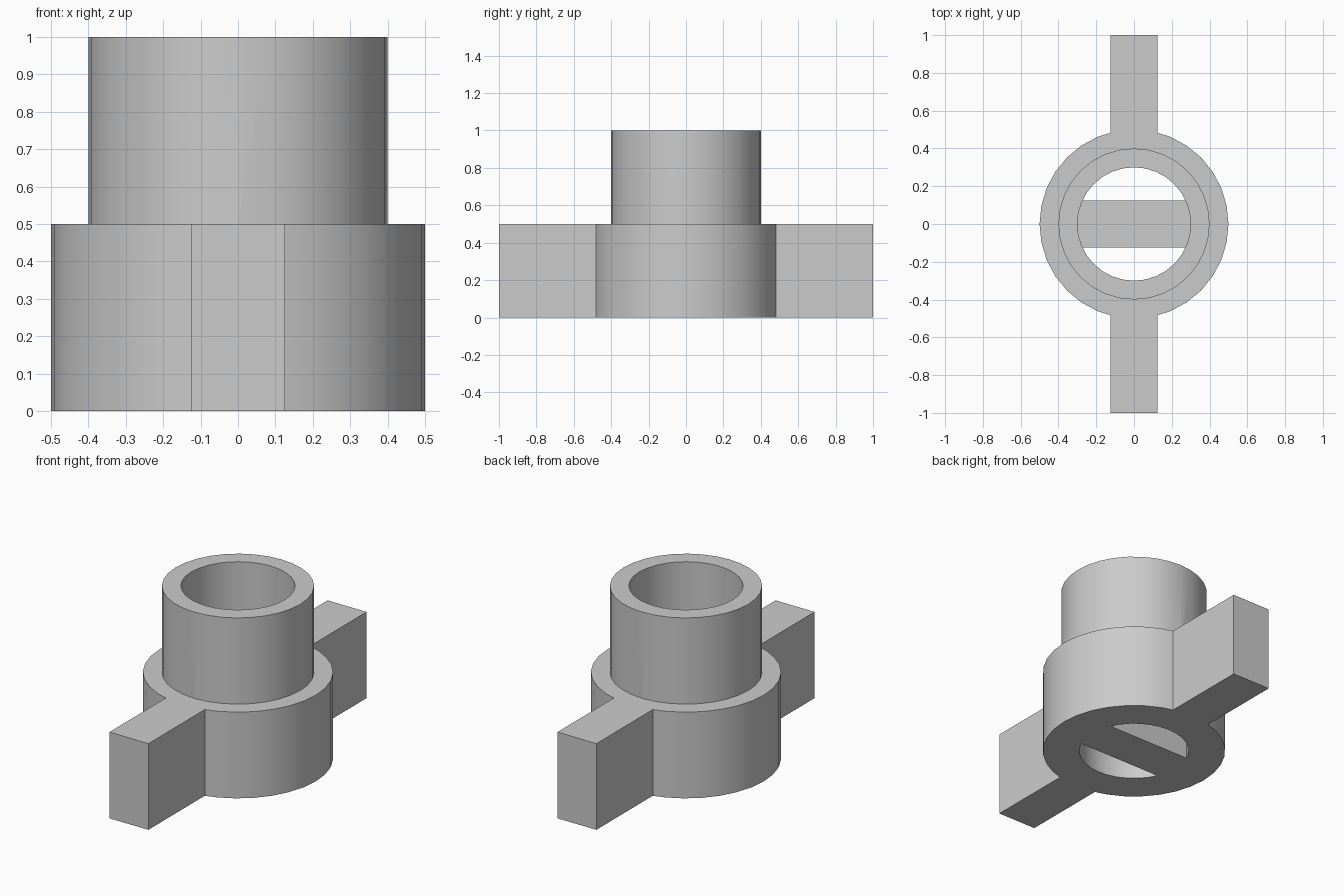
import bpy
import bmesh
import math
from mathutils import Matrix, Vector

cube = bpy.data.objects.get("Cube")
if cube:
    bpy.data.objects.remove(cube, do_unlink=True)

SIDES = 32
BAR_WIDTH = 0.25
COLLAR_HEIGHT = 0.5

grey = bpy.data.materials.new("plain grey")
grey.use_nodes = True
grey.diffuse_color = (0.6, 0.6, 0.6, 1)
grey.node_tree.nodes["Principled BSDF"].inputs["Base Color"].default_value = (0.6, 0.6, 0.6, 1)


def add_object(name, bm):
    bmesh.ops.recalc_face_normals(bm, faces=bm.faces)
    mesh = bpy.data.meshes.new(name)
    bm.to_mesh(mesh)
    bm.free()
    mesh.materials.append(grey)
    obj = bpy.data.objects.new(name, mesh)
    bpy.context.collection.objects.link(obj)
    return obj


def ring_of_revolution(name, profile):
    """Revolve a closed (radius, height) profile about z."""
    bm = bmesh.new()
    loops = []
    for i in range(SIDES):
        a = math.tau * i / SIDES
        loops.append([bm.verts.new((r * math.cos(a), r * math.sin(a), z)) for r, z in profile])
    for i, here in enumerate(loops):
        after = loops[(i + 1) % SIDES]
        for j in range(len(profile)):
            k = (j + 1) % len(profile)
            bm.faces.new((here[j], after[j], after[k], here[k]))
    return add_object(name, bm)


def box(name, low, high):
    low, high = Vector(low), Vector(high)
    bm = bmesh.new()
    place = Matrix.Translation((low + high) / 2) @ Matrix.Diagonal((*(high - low), 1))
    bmesh.ops.create_cube(bm, size=1, matrix=place)
    return add_object(name, bm)


def weld(target, part):
    """Join a part into the target as one solid."""
    mod = target.modifiers.new("weld", "BOOLEAN")
    mod.operation = "UNION"
    mod.solver = "EXACT"
    mod.object = part
    bpy.context.view_layer.objects.active = target
    bpy.ops.object.modifier_apply(modifier=mod.name)
    bpy.data.objects.remove(part, do_unlink=True)


# Stepped tube: wide collar below, narrower neck above, straight bore
body = ring_of_revolution("stepped_tube_body", [
    (0.3, 0), (0.5, 0), (0.5, COLLAR_HEIGHT), (0.4, COLLAR_HEIGHT), (0.4, 1), (0.3, 1)])

half = BAR_WIDTH / 2
# Front and back wings, rooted in the collar wall
weld(body, box("front_wing", (-half, -1, 0), (half, -0.4, COLLAR_HEIGHT)))
weld(body, box("back_wing", (-half, 0.4, 0), (half, 1, COLLAR_HEIGHT)))
# Web across the bore
weld(body, box("bore_crossbar", (-0.35, -half, 0), (0.35, half, COLLAR_HEIGHT)))

# Smooth round walls with sharp rims
bpy.ops.object.select_all(action="DESELECT")
body.select_set(True)
bpy.context.view_layer.objects.active = body
bpy.ops.object.shade_smooth_by_angle(angle=math.radians(30))
